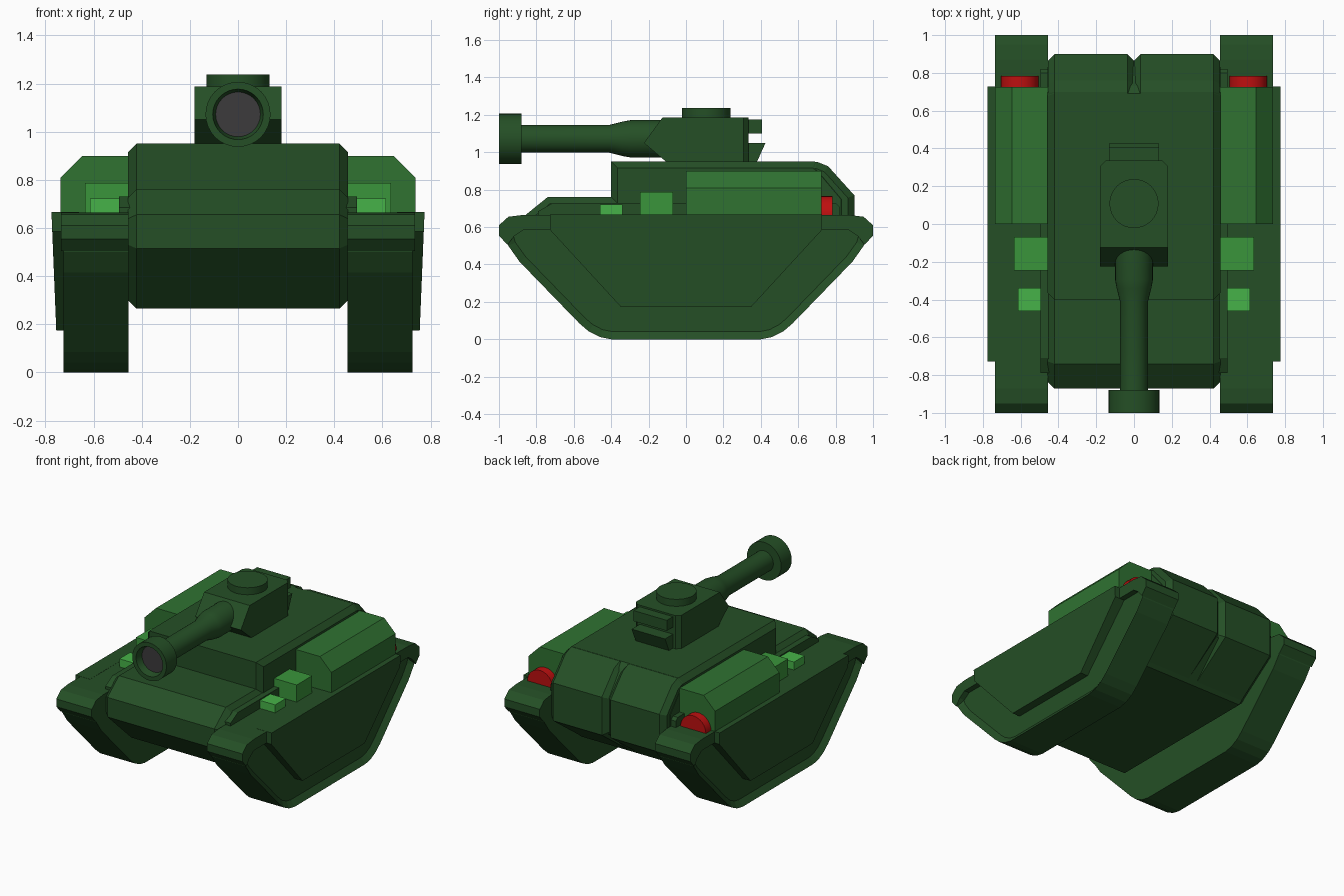
import bpy, bmesh, math

if "Cube" in bpy.data.objects:
    bpy.data.objects.remove(bpy.data.objects["Cube"])


def material(name, rgb):
    m = bpy.data.materials.new(name)
    m.diffuse_color = (*rgb, 1)
    m.use_nodes = True
    m.node_tree.nodes["Principled BSDF"].inputs["Base Color"].default_value = m.diffuse_color
    return m


DARK = material("dark green", (0.018, 0.078, 0.019))
BOX = material("mid green", (0.029, 0.168, 0.031))
BRIGHT = material("bright green", (0.042, 0.300, 0.044))
PALE = material("light green", (0.061, 0.450, 0.065))
RED = material("red", (0.510, 0.005, 0.005))
GREY = material("dark grey", (0.045, 0.043, 0.045))


def finish(bm, name, mats, mirror=False, smooth=False):
    bmesh.ops.recalc_face_normals(bm, faces=bm.faces)
    me = bpy.data.meshes.new(name)
    bm.to_mesh(me)
    bm.free()
    for m in mats:
        me.materials.append(m)
    ob = bpy.data.objects.new(name, me)
    bpy.context.collection.objects.link(ob)
    if mirror:
        ob.modifiers.new("mirror", "MIRROR")
    if smooth:
        bpy.ops.object.select_all(action="DESELECT")
        ob.select_set(True)
        bpy.context.view_layer.objects.active = ob
        bpy.ops.object.shade_smooth_by_angle(angle=math.radians(30))
    return ob


def prism_mesh(profile, x0, x1):
    """Side profile of (y, z) points pushed along x."""
    bm = bmesh.new()
    a = bm.faces.new([bm.verts.new((x0, y, z)) for y, z in profile])
    r = bmesh.ops.extrude_face_region(bm, geom=[a])
    top = [v for v in r["geom"] if isinstance(v, bmesh.types.BMVert)]
    bmesh.ops.translate(bm, verts=top, vec=(x1 - x0, 0, 0))
    if not any(all(abs(v.co.x - x0) < 1e-6 for v in f.verts) for f in bm.faces):
        bm.faces.new([v for v in bm.verts if v not in top])
    bmesh.ops.recalc_face_normals(bm, faces=bm.faces)
    return bm


def prism(name, profile, x0, x1, mat, bevel=0, mirror=False):
    bm = prism_mesh(profile, x0, x1)
    if bevel:
        rim = [e for e in bm.edges if abs(e.verts[0].co.x - e.verts[1].co.x) < 1e-6]
        bmesh.ops.bevel(bm, geom=rim, offset=bevel, segments=1, affect="EDGES")
    return finish(bm, name, [mat], mirror)


def box(y0, y1, z0, z1):
    return [(y0, z0), (y1, z0), (y1, z1), (y0, z1)]


def lathe(name, profile, centre, axis, mats, n=32, mirror=False, inner=None):
    """Turn (radius, distance) points about the y or z axis."""
    bm = bmesh.new()
    cx, cy, cz = centre
    rings = []
    for r, d in profile:
        ring = []
        for i in range(n):
            a = 2 * math.pi * i / n
            u, v = r * math.cos(a), r * math.sin(a)
            p = (cx + u, d, cz + v) if axis == "y" else (cx + u, cy + v, d)
            ring.append(bm.verts.new(p))
        rings.append(ring)
    for a, b in zip(rings, rings[1:]):
        for i in range(n):
            bm.faces.new((a[i], a[(i + 1) % n], b[(i + 1) % n], b[i]))
    cap = bm.faces.new(rings[0])
    bm.faces.new(rings[-1])
    if inner:
        cap.material_index = 1
    return finish(bm, name, mats, mirror, smooth=True)


def symmetric(half):
    """Complete a profile given only its +y half."""
    return half + [(-y, z) for y, z in reversed(half)]


# tracks with a recessed outer side
bm = prism_mesh(symmetric([(0.40, 0), (0.46, 0.012), (0.52, 0.042), (0.57, 0.085),
                           (0.89, 0.415), (0.95, 0.50), (0.965, 0.56), (0.93, 0.62),
                           (0.87, 0.65)]), 0.455, 0.725)
side = [f for f in bm.faces if f.normal.x > 0.9]
bmesh.ops.inset_region(bm, faces=side, thickness=0.042, depth=0)
bmesh.ops.translate(bm, verts=list(side[0].verts), vec=(-0.03, 0, 0))
finish(bm, "track", [DARK], mirror=True)

# fenders over the tracks
prism("fender", symmetric([(0.87, 0.585), (0.92, 0.55), (0.955, 0.505), (1.0, 0.555),
                           (1.0, 0.61), (0.95, 0.655), (0.87, 0.665)]),
      0.455, 0.735, DARK, mirror=True)

# side skirts, leaning in towards the bottom
bm = prism_mesh(symmetric([(0.35, 0.175), (0.727, 0.585), (0.727, 0.666)]), 0.66, 0.775)
for v in bm.verts:
    if v.co.x > 0.7:
        v.co.x -= 0.02 * (0.666 - v.co.z) / 0.49
finish(bm, "side_skirt", [DARK], mirror=True)

# hull with chamfered sides and a stepped deck
prism("hull", [(-0.60, 0.265), (0.58, 0.265), (0.86, 0.50), (0.865, 0.76), (0.73, 0.92),
               (0.69, 0.95), (-0.40, 0.95), (-0.40, 0.76), (-0.74, 0.76),
               (-0.87, 0.655), (-0.87, 0.515)], -0.457, 0.457, DARK, bevel=0.035)

# two rear hull halves with a groove between them
prism("rear_hull_panel", [(0.45, 0.268), (0.58, 0.268), (0.90, 0.50), (0.90, 0.77),
                          (0.76, 0.925), (0.70, 0.949), (0.45, 0.949)],
      0.0, 0.455, DARK, bevel=0.035, mirror=True)

# ledge along each hull side
prism("hull_ledge", [(-0.79, 0.60), (0.82, 0.60), (0.82, 0.71), (0.80, 0.73),
                     (-0.71, 0.73), (-0.79, 0.685)], 0.44, 0.495, DARK, mirror=True)

# large stowage boxes with a sloped outer edge
bm = prism_mesh(box(0.0, 0.725, 0.655, 0.90), 0.45, 0.737)
edge = [e for e in bm.edges if all(v.co.x > 0.7 and v.co.z > 0.8 for v in e.verts)]
bmesh.ops.bevel(bm, geom=edge, offset=0.09, segments=1, affect="EDGES")
finish(bm, "stowage_box", [BOX], mirror=True)

# small fender boxes
prism("middle_box", box(-0.245, -0.07, 0.655, 0.787), 0.45, 0.635, BRIGHT, mirror=True)
prism("front_box", box(-0.46, -0.34, 0.655, 0.722), 0.48, 0.615, PALE, mirror=True)

# tail lights
lathe("tail_light", [(0.10, 0.71), (0.10, 0.783)], (0.605, 0, 0.665), "y", [RED], mirror=True)

# turret with a wedge front and chamfered rear corners
bm = prism_mesh([(-0.095, 0.94), (0.335, 0.94), (0.335, 1.187), (-0.125, 1.187),
                 (-0.225, 1.05)], -0.18, 0.18)
edge = [e for e in bm.edges if all(v.co.y > 0.3 for v in e.verts)
        and abs(e.verts[0].co.z - e.verts[1].co.z) > 0.1]
bmesh.ops.bevel(bm, geom=edge, offset=0.028, segments=1, affect="EDGES")
finish(bm, "turret", [DARK])
prism("turret_rear_rack", box(0.32, 0.405, 1.10, 1.175), -0.132, 0.132, DARK)
prism("turret_rear_bin", [(0.32, 0.95), (0.38, 0.95), (0.425, 1.05), (0.32, 1.05)],
      -0.132, 0.132, DARK)
lathe("hatch", [(0.13, 1.17), (0.13, 1.237)], (0, 0.108, 0), "z", [DARK])

# gun barrel, muzzle ring and bore
lathe("gun_barrel", [(0.074, -0.90), (0.074, -0.41), (0.092, -0.34), (0.10, -0.295),
                     (0.10, -0.05)], (0, 0, 1.072), "y", [DARK])
lathe("muzzle", [(0.093, -0.95), (0.105, -1.0), (0.135, -1.0), (0.135, -0.88), (0.07, -0.88)],
      (0, 0, 1.072), "y", [DARK, GREY], inner=True)
